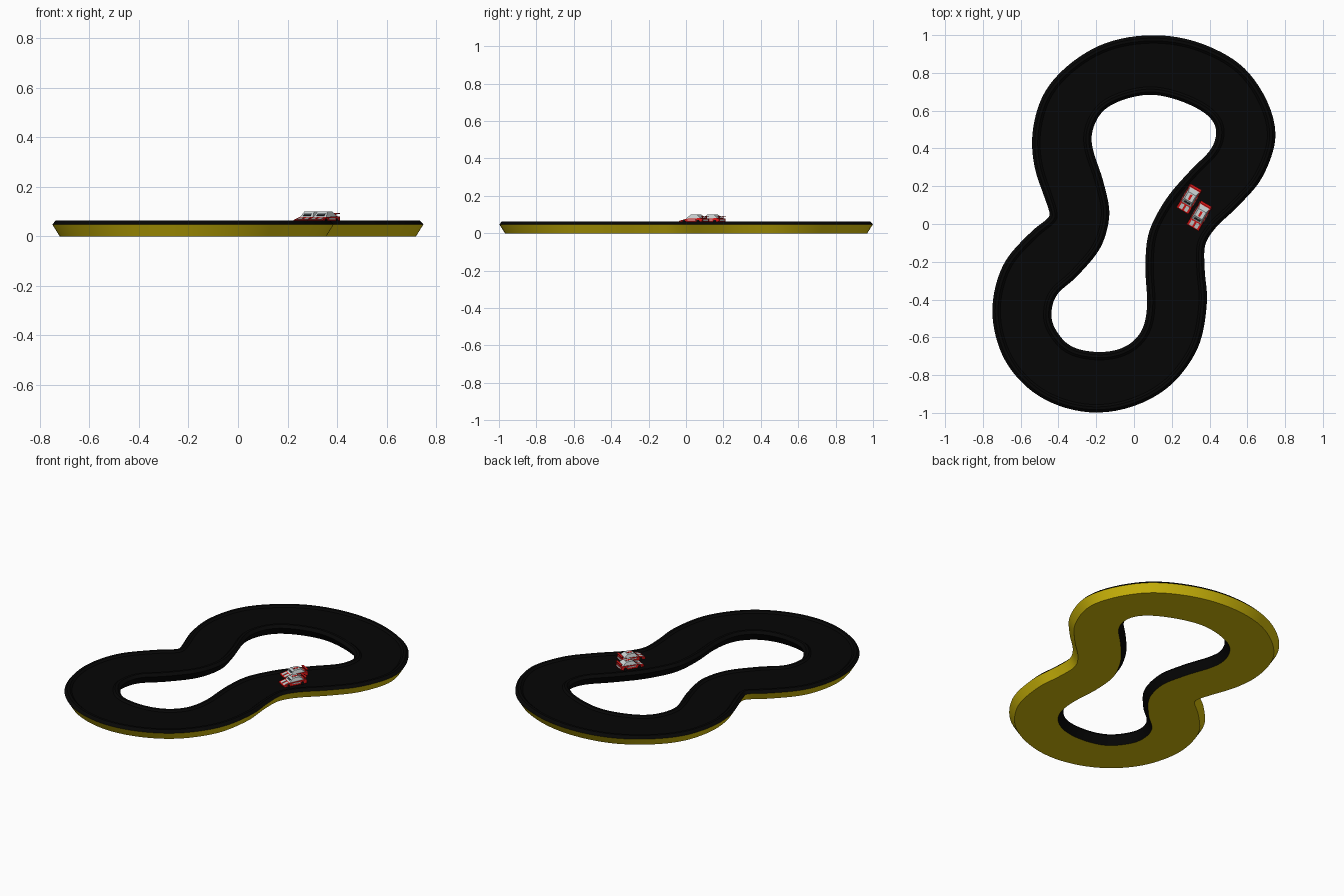
import bpy, bmesh, math
from mathutils import Vector, Matrix

if "Cube" in bpy.data.objects:
    bpy.data.objects.remove(bpy.data.objects["Cube"])


def material(name, rgb):
    m = bpy.data.materials.new(name)
    m.diffuse_color = (*rgb, 1)
    m.use_nodes = True
    m.node_tree.nodes["Principled BSDF"].inputs["Base Color"].default_value = m.diffuse_color
    return m


ASPHALT = material("asphalt_black", (0.0018, 0.0018, 0.0018))
YELLOW = material("mustard_yellow", (0.68, 0.52, 0.003))
RED = material("car_red", (0.7, 0.008, 0.008))
SILVER = material("car_silver", (0.6, 0.65, 0.65))
GLASS = material("dark_glass", (0.03, 0.035, 0.04))
RUBBER = material("tyre_black", (0.006, 0.006, 0.006))


def finish(name, bm, mats, matrix=None):
    bmesh.ops.recalc_face_normals(bm, faces=bm.faces[:])
    mesh = bpy.data.meshes.new(name)
    bm.to_mesh(mesh)
    bm.free()
    for m in mats:
        mesh.materials.append(m)
    ob = bpy.data.objects.new(name, mesh)
    bpy.context.collection.objects.link(ob)
    if matrix:
        ob.matrix_world = matrix
    return ob


# ---- Track: matched outer and inner edge points, clockwise from the top
EDGES = [
    (0.09, 1.0, 0.09, 0.685), (0.36, 0.955, 0.25, 0.65), (0.61, 0.80, 0.39, 0.575),
    (0.751, 0.475, 0.435, 0.475), (0.68, 0.248, 0.40, 0.386), (0.562, 0.105, 0.30, 0.285),
    (0.427, -0.026, 0.155, 0.11), (0.377, -0.11, 0.08, -0.04), (0.374, -0.24, 0.06, -0.21),
    (0.386, -0.42, 0.07, -0.42), (0.337, -0.66, 0.045, -0.555), (0.17, -0.875, -0.03, -0.64),
    (-0.19, -1.0, -0.19, -0.678), (-0.51, -0.908, -0.345, -0.64), (-0.685, -0.72, -0.42, -0.55),
    (-0.751, -0.465, -0.437, -0.465), (-0.695, -0.22, -0.405, -0.37), (-0.543, -0.04, -0.29, -0.265),
    (-0.449, 0.04, -0.165, -0.10), (-0.453, 0.08, -0.13, 0.05), (-0.477, 0.15, -0.16, 0.215),
    (-0.53, 0.32, -0.214, 0.38), (-0.54, 0.45, -0.225, 0.45), (-0.47, 0.705, -0.19, 0.565),
    (-0.22, 0.928, -0.09, 0.645)]


def smooth_loop(points, steps=8):
    """Closed cubic spline through 4D points, spaced by distance."""
    n = len(points)
    p = [Vector(q) for q in points]
    gap = [(p[(i + 1) % n] - p[i]).length for i in range(n)]
    slope = [(p[(i + 1) % n] - p[i]) / gap[i] for i in range(n)]
    tan = [(slope[i - 1] * gap[i] + slope[i] * gap[i - 1]) / (gap[i] + gap[i - 1])
           for i in range(n)]
    out = []
    for i in range(n):
        a, b = p[i], p[(i + 1) % n]
        ta, tb = tan[i] * gap[i], tan[(i + 1) % n] * gap[i]
        for k in range(steps):
            t = k / steps
            out.append(a * (2*t**3 - 3*t*t + 1) + ta * (t**3 - 2*t*t + t)
                       + b * (3*t*t - 2*t**3) + tb * (t**3 - t*t))
    for _ in range(2):
        out = [out[i] * 0.5 + (out[i - 1] + out[(i + 1) % len(out)]) * 0.25
               for i in range(len(out))]
    return out


# Half section: inset from the edge and height
HALF = [(0.03, 0.0), (0.0, 0.048), (0.015, 0.064), (0.03, 0.064), (0.042, 0.054)]
bm = bmesh.new()
rings = []
for e in smooth_loop(EDGES):
    outer, inner = Vector((e[0], e[1], 0)), Vector((e[2], e[3], 0))
    d = (inner - outer).normalized()
    pts = [outer + d * o + Vector((0, 0, z)) for o, z in HALF]
    pts += [inner - d * o + Vector((0, 0, z)) for o, z in reversed(HALF)]
    rings.append([bm.verts.new(q) for q in pts])
count = len(rings[0])
for i, ring in enumerate(rings):
    nxt = rings[(i + 1) % len(rings)]
    for j in range(count):
        k = (j + 1) % count
        f = bm.faces.new((ring[j], ring[k], nxt[k], nxt[j]))
        # Outer wall and underside are yellow
        f.material_index = 1 if j in (0, count - 1) else 0
track = finish("race_track", bm, [ASPHALT, YELLOW])
bpy.context.view_layer.objects.active = track
track.select_set(True)
bpy.ops.object.shade_smooth_by_angle(angle=math.radians(20))


# ---- Car helpers (nose towards +x)
def extrude_side(name, profile, half_width, mats, matrix, top_width, rule=None):
    """Side profile (x, z) extruded across y, narrower at the top."""
    bm = bmesh.new()
    top = max(z for _, z in profile)
    low = min(z for _, z in profile)
    sides = []
    for s in (-1, 1):
        row = []
        for x, z in profile:
            w = half_width + (top_width - half_width) * (z - low) / (top - low)
            row.append(bm.verts.new((x, s * w, z)))
        bm.faces.new(row)
        sides.append(row)
    n = len(profile)
    for i in range(n):
        j = (i + 1) % n
        bm.faces.new((sides[0][i], sides[0][j], sides[1][j], sides[1][i]))
    bmesh.ops.recalc_face_normals(bm, faces=bm.faces[:])
    if rule:
        for f in bm.faces:
            f.material_index = rule(f)
    return finish(name, bm, mats, matrix)


def box(name, centre, size, mat, matrix):
    bm = bmesh.new()
    bmesh.ops.create_cube(bm, size=1)
    bmesh.ops.scale(bm, vec=size, verts=bm.verts)
    bmesh.ops.translate(bm, vec=centre, verts=bm.verts)
    return finish(name, bm, [mat], matrix)


def car(label, x, y, angle):
    m = Matrix.Translation((x, y, 0.054)) @ Matrix.Rotation(math.radians(angle), 4, 'Z')
    # Low wedge body
    extrude_side(label + "_body",
                 [(-0.068, 0.005), (0.072, 0.004), (0.074, 0.012), (0.034, 0.023),
                  (-0.05, 0.027), (-0.069, 0.025)], 0.037, [RED], m, 0.034)
    # Silver cabin
    extrude_side(label + "_cabin",
                 [(0.036, 0.021), (0.012, 0.045), (-0.03, 0.045), (-0.058, 0.025)],
                 0.031, [SILVER], m, 0.023)
    # Windscreen strip, roof stripe, red roof edges
    screen = m @ Matrix.Translation((0.024, 0, 0.033)) @ Matrix.Rotation(math.pi / 4, 4, 'Y')
    box(label + "_windscreen", (0, 0, 0), (0.012, 0.036, 0.002), GLASS, screen)
    box(label + "_roof_stripe", (-0.009, 0, 0.0452), (0.03, 0.012, 0.002), RED, m)
    bonnet = m @ Matrix.Translation((0.054, 0, 0.0178)) @ Matrix.Rotation(math.atan2(11, 40), 4, 'Y')
    for s in (-1, 1):
        box(label + "_bonnet_panel", (0, s * 0.015, 0), (0.03, 0.019, 0.002), SILVER, bonnet)
        box(label + "_side_stripe", (-0.004, s * 0.0355, 0.017), (0.05, 0.003, 0.006), SILVER, m)
        box(label + "_wing_post", (-0.062, s * 0.02, 0.03), (0.006, 0.003, 0.014), RED, m)
        # Wheels, mostly tucked inside the body
        for wx in (-0.042, 0.044):
            bm = bmesh.new()
            bmesh.ops.create_cone(bm, cap_ends=True, segments=16, radius1=0.009,
                                  radius2=0.009, depth=0.009)
            wm = Matrix.Translation((wx, s * 0.033, 0.009)) @ Matrix.Rotation(math.pi / 2, 4, 'X')
            finish(label + "_wheel", bm, [RUBBER], m @ wm)
    # Rear wing and tail
    box(label + "_rear_wing", (-0.066, 0, 0.038), (0.013, 0.066, 0.003), RED, m)
    box(label + "_tail_panel", (-0.0685, 0, 0.015), (0.003, 0.05, 0.009), SILVER, m)


# Two cars side by side, noses towards the front left
car("left_car", 0.293, 0.134, 240)
car("right_car", 0.347, 0.045, 240)
